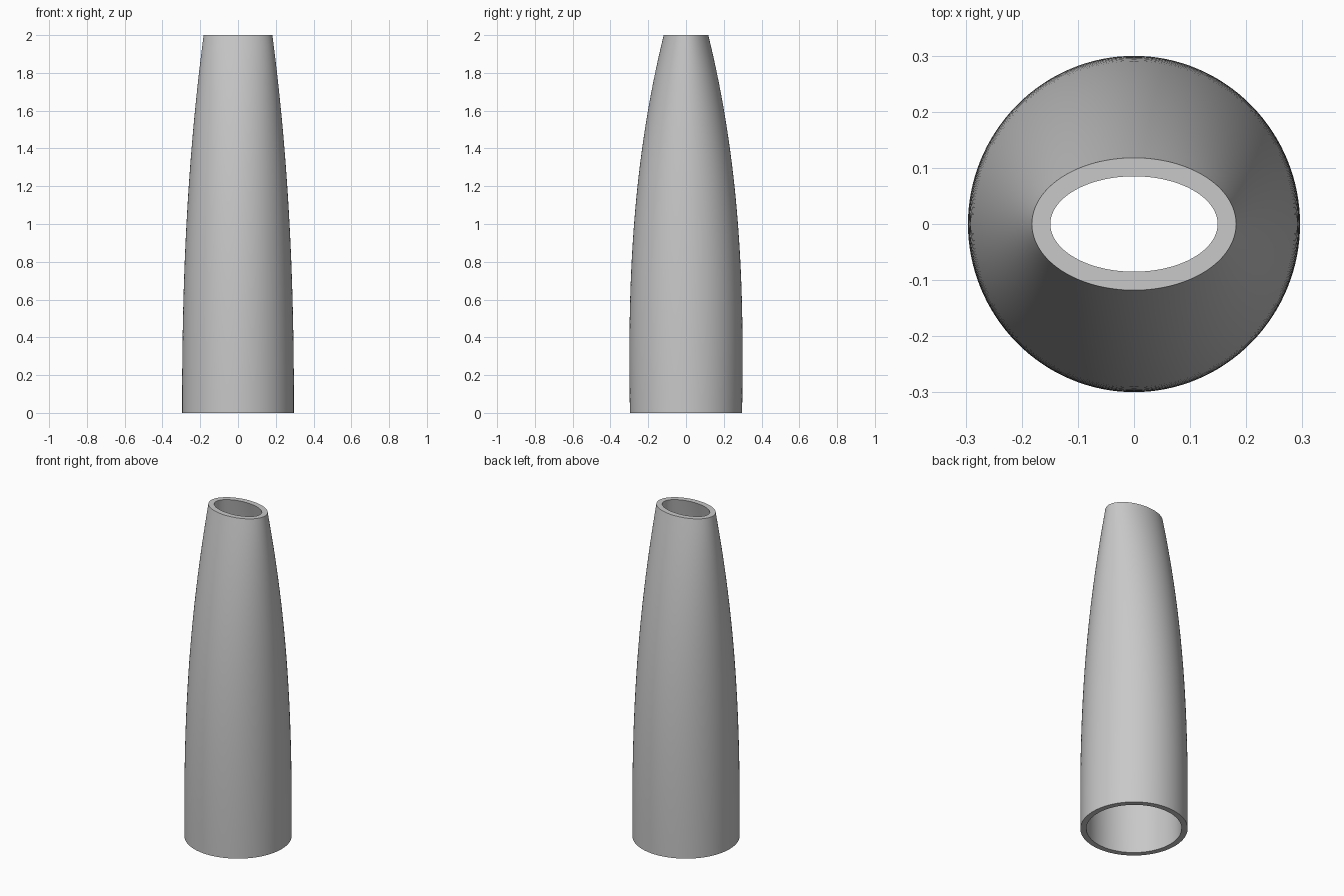
import bpy
import bmesh
from math import cos, sin, pi

SIDES, RINGS, HEIGHT, WALL = 128, 32, 2.0, 0.033

cube = bpy.data.objects.get("Cube")
if cube:
    bpy.data.objects.remove(cube, do_unlink=True)

# Plain grey for the whole tube
grey = bpy.data.materials.new("plain grey")
grey.use_nodes = True
colour = (0.58, 0.58, 0.58, 1)
grey.diffuse_color = colour
grey.node_tree.nodes["Principled BSDF"].inputs["Base Color"].default_value = colour


def radii(t):
    """Half widths of the section: round at the base, a flat oval at the top."""
    return 0.296 - 0.114 * t ** 2.3, 0.297 + 0.03 * t - 0.209 * t ** 2.5


def add_ring(bm, t, inset):
    rx, ry = radii(t)
    angles = [2 * pi * i / SIDES for i in range(SIDES)]
    return [bm.verts.new(((rx - inset) * cos(a), (ry - inset) * sin(a), HEIGHT * t))
            for a in angles]


# Outer wall going up, inner wall coming down, joined by the two rims
bm = bmesh.new()
steps = [i / RINGS for i in range(RINGS + 1)]
loops = [add_ring(bm, t, 0) for t in steps]
loops += [add_ring(bm, t, WALL) for t in reversed(steps)]
for lower, upper in zip(loops, loops[1:] + loops[:1]):
    for i in range(SIDES):
        j = (i + 1) % SIDES
        bm.faces.new((lower[i], lower[j], upper[j], upper[i]))
bmesh.ops.recalc_face_normals(bm, faces=bm.faces)

mesh = bpy.data.meshes.new("tapered_tube")
bm.to_mesh(mesh)
bm.free()
mesh.materials.append(grey)
tube = bpy.data.objects.new("tapered_tube", mesh)
bpy.context.collection.objects.link(tube)

# Smooth walls with crisp rims
bpy.ops.object.select_all(action="DESELECT")
tube.select_set(True)
bpy.context.view_layer.objects.active = tube
bpy.ops.object.shade_smooth_by_angle(angle=pi / 6)
